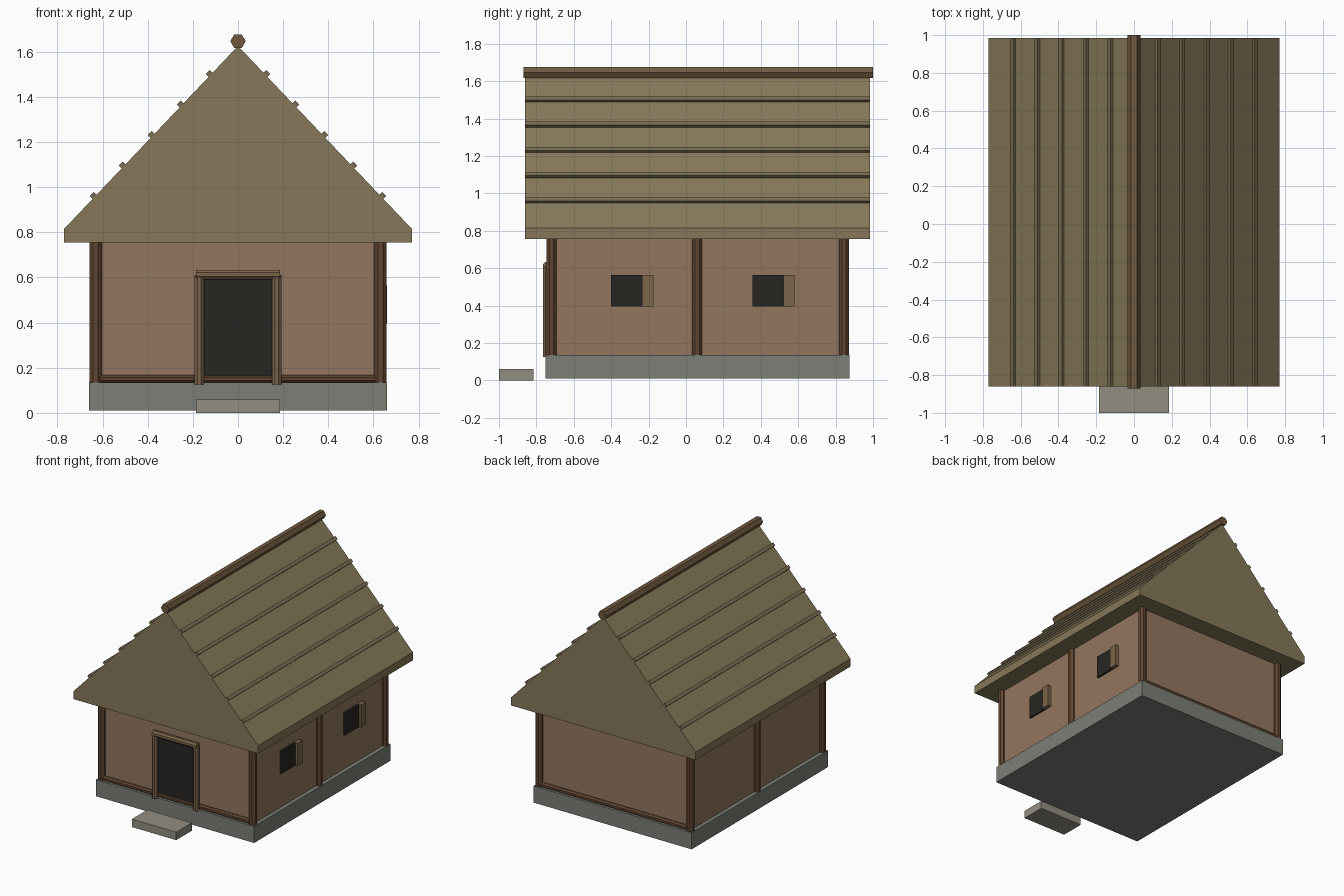
import bpy, bmesh
from math import pi, atan2
from mathutils import Matrix, Vector

if "Cube" in bpy.data.objects:
    bpy.data.objects.remove(bpy.data.objects["Cube"])


def mat(name, c):
    m = bpy.data.materials.new(name)
    m.diffuse_color = (*c, 1)
    m.use_nodes = True
    m.node_tree.nodes["Principled BSDF"].inputs["Base Color"].default_value = m.diffuse_color
    return m


CLAY = mat("clay", (0.29, 0.185, 0.115))
STONE = mat("stone", (0.20, 0.21, 0.18))
STEP = mat("step_stone", (0.29, 0.27, 0.22))
WOOD = mat("dark_wood", (0.12, 0.06, 0.03))
TRIM = mat("light_wood", (0.20, 0.13, 0.07))
THATCH = mat("thatch", (0.24, 0.19, 0.10))
BATTEN = mat("batten_wood", (0.19, 0.15, 0.085))
RIDGE = mat("ridge_wood", (0.16, 0.10, 0.05))
DARK = mat("dark_opening", (0.02, 0.019, 0.016))


def finish(name, bm, m):
    bmesh.ops.recalc_face_normals(bm, faces=bm.faces[:])
    me = bpy.data.meshes.new(name)
    bm.to_mesh(me)
    bm.free()
    me.materials.append(m)
    o = bpy.data.objects.new(name, me)
    bpy.context.collection.objects.link(o)
    return o


def box(name, lo, hi, m):
    bm = bmesh.new()
    lo, hi = Vector(lo), Vector(hi)
    bmesh.ops.create_cube(bm, size=1, matrix=Matrix.Translation((lo + hi) / 2)
                          @ Matrix.Diagonal((*(hi - lo), 1)))
    return finish(name, bm, m)


def pole(name, a, b, r, m, sides=8, turn=pi / 8):
    a, b = Vector(a), Vector(b)
    d = b - a
    bm = bmesh.new()
    rot = d.to_track_quat('Z', 'Y').to_matrix().to_4x4()
    bmesh.ops.create_cone(bm, cap_ends=True, segments=sides, radius1=r, radius2=r, depth=d.length,
                          matrix=Matrix.Translation((a + b) / 2) @ rot @ Matrix.Rotation(turn, 4, 'Z'))
    return finish(name, bm, m)


# Stone base, doorstep and clay walls
box("foundation", (-0.66, -0.75, 0.01), (0.66, 0.875, 0.135), STONE)
box("doorstep", (-0.185, -1.0, 0), (0.185, -0.815, 0.06), STEP)
box("walls", (-0.63, -0.72, 0.13), (0.63, 0.845, 0.77), CLAY)

# Corner and middle posts
for sx in (-1, 1):
    for y in (-0.72, 0.06, 0.845):
        pole("wall_post", (sx * 0.63, y, 0.13), (sx * 0.63, y, 0.77), 0.029, WOOD)

# Sill beams on front and back
for y in (-0.72, 0.845):
    pole("sill_beam", (-0.63, y, 0.15), (0.63, y, 0.15), 0.02, WOOD)

# Door panel and frame
box("door_opening", (-0.16, -0.732, 0.14), (0.16, -0.70, 0.6), DARK)
for sx in (-1, 1):
    pole("door_jamb", (sx * 0.172, -0.743, 0.125), (sx * 0.172, -0.743, 0.61), 0.022, TRIM)
pole("door_lintel", (-0.185, -0.743, 0.612), (0.185, -0.743, 0.612), 0.023, TRIM)

# Windows with narrow shutters on the right wall
for y in (-0.4, 0.355):
    box("window_opening", (0.60, y, 0.395), (0.645, y + 0.17, 0.565), DARK)
    box("window_shutter", (0.62, y + 0.165, 0.395), (0.66, y + 0.225, 0.565), TRIM)

# Solid thatched roof: gable profile extruded along y
bm = bmesh.new()
profile = [(-0.77, 0.755), (0.77, 0.755), (0.77, 0.815), (0, 1.625), (-0.77, 0.815)]
f = bm.faces.new([bm.verts.new((x, -0.86, z)) for x, z in profile])
ext = bmesh.ops.extrude_face_region(bm, geom=[f])
bmesh.ops.translate(bm, vec=(0, 1.845, 0),
                    verts=[v for v in ext["geom"] if isinstance(v, bmesh.types.BMVert)])
finish("roof", bm, THATCH)

# Battens lying on each slope
slope = atan2(0.81, 0.77)
for sx in (-1, 1):
    for i in range(5):
        x = 0.125 + 0.1285 * i
        bm = bmesh.new()
        bmesh.ops.create_cube(bm, size=1, matrix=Matrix.Translation((sx * x, 0.0625, 1.625 - x * 0.81 / 0.77 + 0.008))
                              @ Matrix.Rotation(sx * slope, 4, 'Y') @ Matrix.Diagonal((0.025, 1.845, 0.024, 1)))
        finish("roof_batten", bm, BATTEN)

# Hexagonal ridge pole
pole("ridge_pole", (0, -0.87, 1.646), (0, 1.0, 1.646), 0.034, RIDGE, 6, pi / 6)
